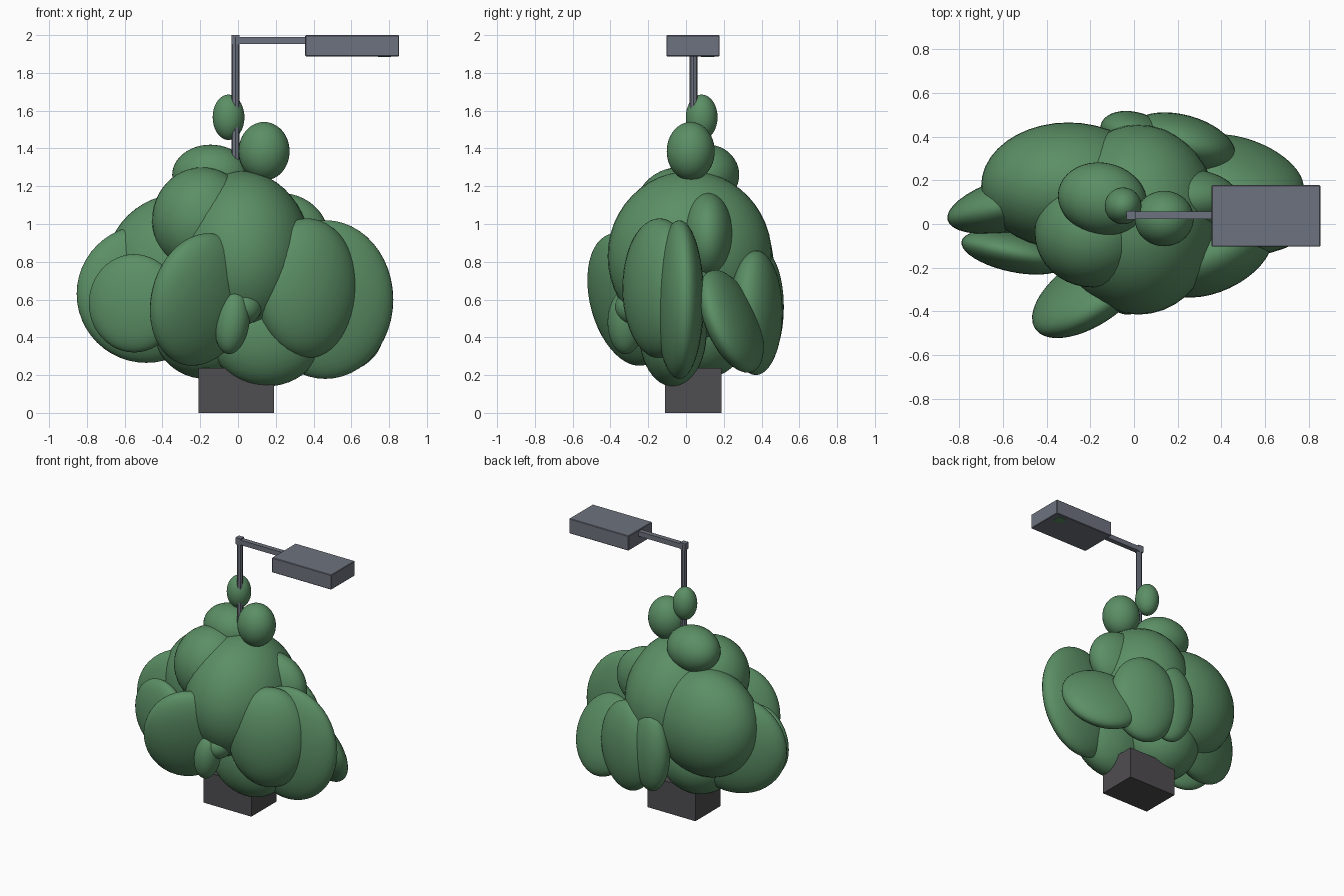
import bpy
from math import radians
from mathutils import Vector

if "Cube" in bpy.data.objects:
    bpy.data.objects.remove(bpy.data.objects["Cube"], do_unlink=True)


def material(name, colour):
    mat = bpy.data.materials.new(name)
    mat.use_nodes = True
    rgba = (*colour, 1.0)
    mat.diffuse_color = rgba
    mat.node_tree.nodes["Principled BSDF"].inputs["Base Color"].default_value = rgba
    return mat


leaf = material("leaf green", (0.105, 0.275, 0.13))
steel = material("steel grey", (0.155, 0.17, 0.21))
stone = material("dark stone", (0.078, 0.074, 0.08))


def finish(name, mat):
    obj = bpy.context.object
    obj.name = name
    obj.data.materials.append(mat)
    return obj


def box(name, low, high, mat):
    """Box spanning two opposite corners."""
    low, high = Vector(low), Vector(high)
    bpy.ops.mesh.primitive_cube_add(size=1, location=(low + high) / 2)
    obj = finish(name, mat)
    obj.scale = high - low
    return obj


def clump(name, centre, radii, lean=0, turn=0, roll=0):
    """Smooth ellipsoid of leaves; lean about x, roll about y, turn about z."""
    bpy.ops.mesh.primitive_uv_sphere_add(segments=40, ring_count=24, location=centre)
    obj = finish(name, leaf)
    obj.scale = radii
    obj.rotation_euler = (radians(lean), radians(roll), radians(turn))
    bpy.ops.object.shade_smooth()
    return obj


# Plinth under the bush
box("plinth", (-0.21, -0.112, 0), (0.19, 0.188, 0.237), stone)

# Lamp: pole, joint, arm and head with a small green plate below
bpy.ops.mesh.primitive_cylinder_add(vertices=8, radius=0.021, depth=1.75,
                                    location=(-0.013, 0.04, 1.115))
finish("lamp_pole", steel)
box("lamp_joint", (-0.035, 0.02, 1.95), (0.007, 0.06, 2.0), steel)
box("lamp_arm", (-0.02, 0.022, 1.953), (0.38, 0.058, 1.99), steel)
head = box("lamp_head", (0.356, -0.104, 1.888), (0.853, 0.178, 2.0), steel)
bpy.ops.object.transform_apply(location=False, rotation=False, scale=True)
bevel = head.modifiers.new("soft_edges", "BEVEL")
bevel.width = 0.004
bevel.segments = 1
box("lamp_plate", (0.74, 0.08, 1.885), (0.81, 0.15, 1.89), leaf)

# Crown of the bush
clump("core_clump", (0.02, 0.02, 0.83), (0.37, 0.435, 0.45))
clump("front_shoulder_clump", (-0.19, -0.04, 1.02), (0.265, 0.25, 0.28))
clump("top_back_clump", (-0.145, 0.115, 1.26), (0.205, 0.165, 0.16), turn=-12)
clump("top_ball", (0.138, 0.025, 1.385), (0.135, 0.127, 0.155))
clump("tip_ball", (-0.05, 0.083, 1.565), (0.084, 0.084, 0.12))
clump("left_shoulder_clump", (0.22, 0.115, 0.93), (0.26, 0.14, 0.235))

# Right flank
clump("right_back_clump", (-0.3, 0.175, 0.77), (0.4, 0.29, 0.39))
clump("right_outer_clump", (-0.485, 0.11, 0.63), (0.38, 0.13, 0.365), turn=14)
clump("right_front_clump", (-0.55, -0.13, 0.58), (0.245, 0.09, 0.26), turn=-12)

# Front
clump("front_clump", (-0.2, -0.31, 0.6), (0.305, 0.13, 0.36), lean=14, turn=34)
clump("small_front_clump", (-0.03, -0.32, 0.48), (0.09, 0.095, 0.17), roll=8)
clump("small_front_lobe", (0.025, -0.275, 0.56), (0.1, 0.1, 0.095))

# Left flank
clump("left_front_clump", (0.365, -0.14, 0.66), (0.29, 0.17, 0.37), turn=25)
clump("left_outer_clump", (0.462, -0.035, 0.6), (0.362, 0.125, 0.42), turn=6)
clump("left_back_clump", (0.5, 0.24, 0.485), (0.29, 0.11, 0.29), lean=22, turn=-20)

# Back
clump("back_clump", (0.22, 0.37, 0.53), (0.25, 0.13, 0.33), turn=-15)
clump("back_middle_clump", (0.01, 0.405, 0.56), (0.17, 0.105, 0.3), turn=-18)

# Underside
clump("lower_left_clump", (0.15, -0.07, 0.43), (0.31, 0.18, 0.29))
clump("lower_right_clump", (-0.17, 0.08, 0.45), (0.28, 0.26, 0.27))
